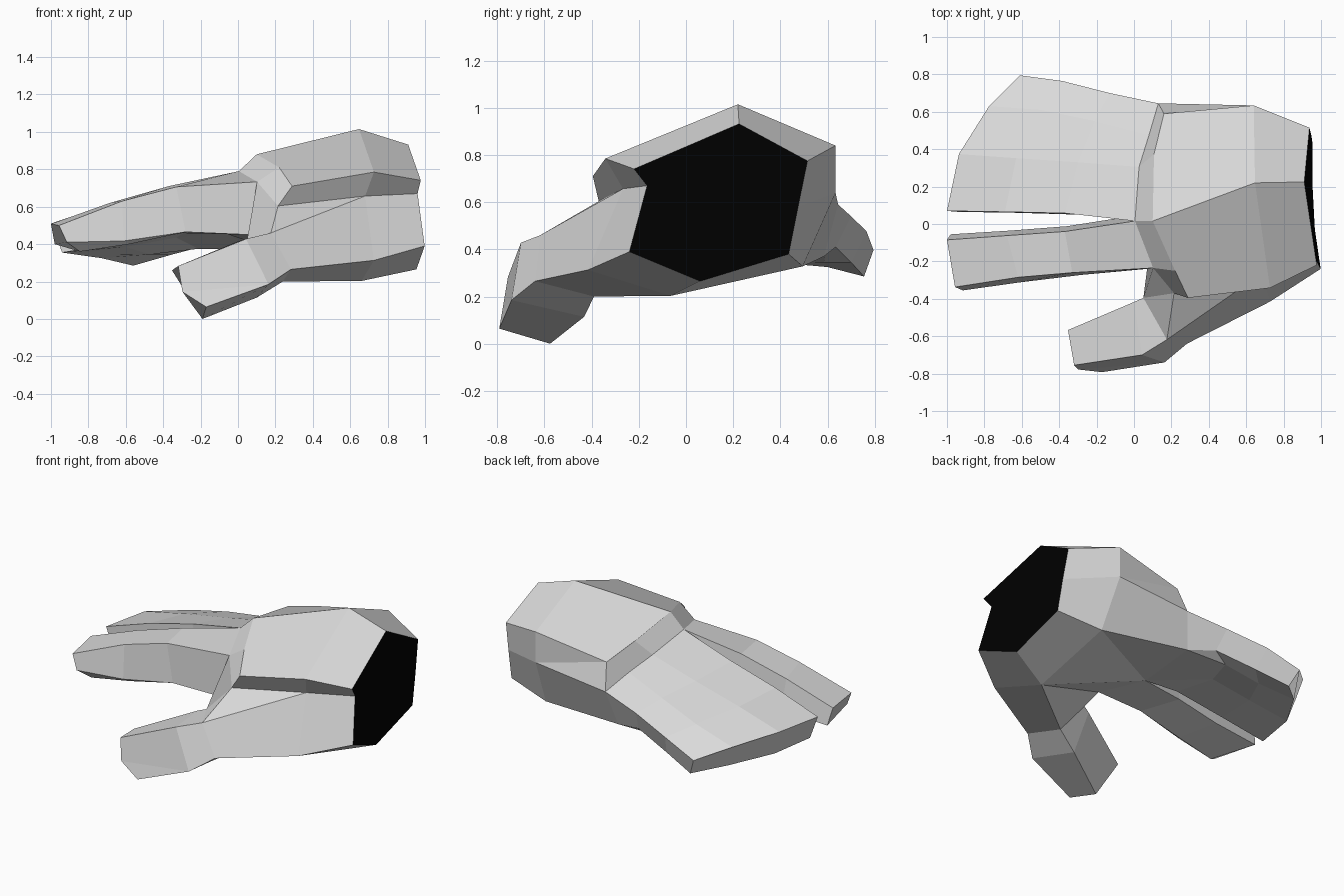
import bpy, bmesh


def material(name, value):
    m = bpy.data.materials.new(name)
    m.diffuse_color = (value, value, value, 1)
    return m


bm = bmesh.new()
cache = {}


def vert(p):
    """Shared vertex at a point, so neighbouring parts weld together."""
    key = tuple(round(c, 4) for c in p)
    if key not in cache:
        cache[key] = bm.verts.new(key)
    return cache[key]


def face(points, mat=0):
    vs = list(dict.fromkeys(vert(p) for p in points))
    if len(vs) > 2:
        f = bm.faces.new(vs)
        f.material_index = mat


def loft(rings, cap=True):
    """Skin a chain of rings and close the last one."""
    for a, b in zip(rings, rings[1:]):
        n = len(a)
        for i in range(n):
            j = (i + 1) % n
            face([a[i], a[j], b[j], b[i]])
    if cap:
        face(rings[-1])


# Wrist and mid palm rings: top centre, then round the thumb side and underneath
wrist = [(.91, .225, .932), (.977, -.22, .741), (.96, -.165, .67), (.998, -.24, .39),
         (.954, .06, .265), (.954, .435, .38), (.948, .475, .58), (.938, .515, .775)]
mid = [(.647, .22, 1.015), (.727, -.342, .785), (.68, -.267, .657), (.727, -.415, .313),
       (.66, -.064, .203), (.665, .495, .328), (.64, .634, .64), (.64, .634, .84)]
loft([mid, wrist], cap=False)
face(wrist, 1)

# Knuckle landmarks shared by the palm, fingers and thumb
K = {
    'a': (.16, .59, .755), 'b': (.107, .374, .825), 'c': (.10, .016, .88),    # ridge
    'd': (.22, -.25, .81), 'e': (.289, -.395, .71), 'q': (.214, -.37, .604),
    'A': (.13, .645, .59), 'M': (.08, .475, .665), 'B': (.027, .305, .73),    # finger roots
    'C': (.005, .016, .79), 'D': (.102, -.235, .733), 'I': (.07, -.24, .45),
    'u': (.08, .585, .37), 'w': (-.06, .035, .455),                           # underside
    'r': (.05, -.395, .43), 's': (.176, -.618, .46),                          # thumb root
    't': (.283, -.64, .265), 'v': (.24, -.39, .20),
}
for i, p in enumerate(mid):
    K[str(i)] = p

# Palm faces: back of hand, side band, thumb base, hollow underside, outer edge, knuckle step, web
for names in ('0cde1', '7abc0', '1eq2', '2qs', '2st3', '3tv4', '4vrI', '4Iw', '4w5', '5wu',
              '5uA6', '7a6', '6aA', 'aAMBb', 'bBCc', 'cCDd', 'dDqe', 'DIrq', 'qrs'):
    face([K[n] for n in names])

# Index finger: back top, front top, front side, front bottom bevel, back bottom
loft([[K[n] for n in 'CDIIw'],
      [(-.37, -.04, .71), (-.33, -.26, .706), (-.28, -.272, .465), (-.28, -.272, .465),
       (-.36, -.012, .46)],
      [(-.68, -.062, .622), (-.62, -.285, .63), (-.61, -.312, .417), (-.58, -.28, .40),
       (-.66, -.035, .42)],
      [(-1, -.085, .508), (-.957, -.337, .50), (-.915, -.355, .41), (-.845, -.30, .36),
       (-.98, -.055, .40)]])

# Joined outer fingers: four columns on top, four underneath
loft([[K[n] for n in 'CBMAuuww'],
      [(-.37, .058, .70), (-.30, .33, .655), (-.21, .55, .605), (-.13, .70, .54),
       (-.10, .635, .41), (-.21, .59, .375), (-.33, .33, .435), (-.29, .05, .46)],
      [(-.69, .065, .615), (-.63, .352, .585), (-.50, .61, .535), (-.385, .765, .477),
       (-.35, .70, .345), (-.47, .585, .345), (-.60, .345, .385), (-.63, .06, .405)],
      [(-1, .07, .51), (-.936, .374, .51), (-.775, .63, .465), (-.61, .795, .397),
       (-.56, .755, .285), (-.73, .60, .325), (-.885, .35, .347), (-.94, .065, .355)]])

# Thumb: inner top, outer top, outer bottom (doubled for the bevelled tip), inner bottom
loft([[K[n] for n in 'rsttv'],
      [(0, -.417, .415), (.043, -.70, .428), (.163, -.74, .185), (.163, -.74, .185),
       (.10, -.432, .114)],
      [(-.353, -.567, .26), (-.32, -.755, .283), (-.297, -.778, .145), (-.17, -.792, .064),
       (-.19, -.576, 0)]])

bmesh.ops.recalc_face_normals(bm, faces=bm.faces)
mesh = bpy.data.meshes.new("hand")
bm.to_mesh(mesh)
bm.free()
mesh.materials.append(material("light grey", .7))
mesh.materials.append(material("black wrist opening", 0))
hand = bpy.data.objects.new("hand", mesh)
bpy.context.collection.objects.link(hand)
